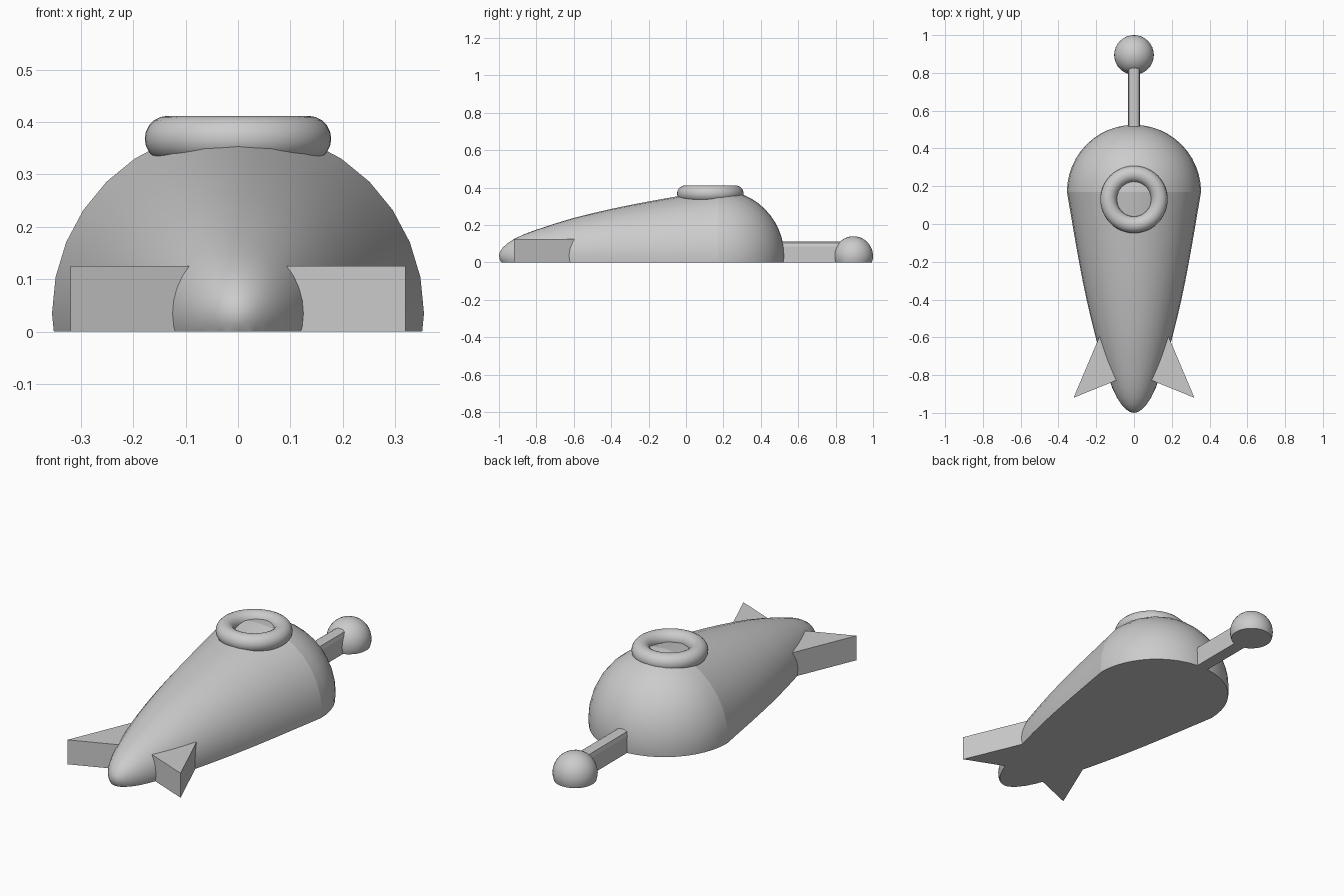
import bpy
import bmesh
import math
from mathutils import Vector

AXIS_Z = 0.035   # height of the long axis above the flat base

cube = bpy.data.objects.get("Cube")
if cube:
    bpy.data.objects.remove(cube, do_unlink=True)

grey = bpy.data.materials.new("plain grey")
grey.use_nodes = True
colour = (0.6, 0.6, 0.6, 1)
grey.diffuse_color = colour
grey.node_tree.nodes["Principled BSDF"].inputs["Base Color"].default_value = colour


def finish(bm, name, smooth=None):
    """Cut the part flat at the base and turn it into an object."""
    bmesh.ops.recalc_face_normals(bm, faces=bm.faces)
    cut = bmesh.ops.bisect_plane(bm, geom=bm.verts[:] + bm.edges[:] + bm.faces[:],
                                 plane_co=(0, 0, 0), plane_no=(0, 0, 1), clear_inner=True)
    rim = [e for e in cut["geom_cut"] if isinstance(e, bmesh.types.BMEdge) and e.is_boundary]
    if rim:
        bmesh.ops.holes_fill(bm, edges=rim, sides=0)
    bmesh.ops.recalc_face_normals(bm, faces=bm.faces)
    mesh = bpy.data.meshes.new(name)
    bm.to_mesh(mesh)
    bm.free()
    mesh.materials.append(grey)
    obj = bpy.data.objects.new(name, mesh)
    bpy.context.collection.objects.link(obj)
    if smooth:
        bpy.ops.object.select_all(action="DESELECT")
        obj.select_set(True)
        bpy.context.view_layer.objects.active = obj
        bpy.ops.object.shade_smooth_by_angle(angle=math.radians(smooth))
    return obj


def lathe(name, profile, steps=32):
    """Revolve (y, radius) points about the long axis; zero radius makes a pole."""
    bm = bmesh.new()
    rings = []
    for y, r in profile:
        if r < 0.0001:
            rings.append([bm.verts.new((0, y, AXIS_Z))] * steps)
        else:
            rings.append([bm.verts.new((r * math.cos(a), y, AXIS_Z + r * math.sin(a)))
                          for a in (math.tau * i / steps for i in range(steps))])
    for a, b in zip(rings, rings[1:]):
        for i in range(steps):
            j = (i + 1) % steps
            bm.faces.new(list(dict.fromkeys((a[i], a[j], b[j], b[i]))))
    return finish(bm, name, 40)


def prism(name, points, offset):
    """Extrude a flat outline along the offset."""
    bm = bmesh.new()
    face = bm.faces.new([bm.verts.new(p) for p in points])
    grown = bmesh.ops.extrude_face_region(bm, geom=[face], use_keep_orig=True)
    moved = [v for v in grown["geom"] if isinstance(v, bmesh.types.BMVert)]
    bmesh.ops.translate(bm, verts=moved, vec=Vector(offset))
    return finish(bm, name)


def arc(centre, radius, start, count):
    """Circular profile points from the start angle round to the rear pole."""
    angles = [start * (1 - i / count) for i in range(count + 1)]
    return [(centre + radius * math.cos(a), radius * math.sin(a)) for a in angles]


# Tapered hull with a rounded tip
lathe("hull", [(-1, 0), (-0.995, 0.022), (-0.98, 0.044), (-0.955, 0.067), (-0.92, 0.09),
               (-0.87, 0.114), (-0.8, 0.14), (-0.7, 0.173), (-0.6, 0.203), (-0.5, 0.228),
               (-0.4, 0.251), (-0.3, 0.272), (-0.2, 0.291), (-0.1, 0.309), (0, 0.326),
               (0.1, 0.343), (0.17, 0.355), (0.17, 0)])

# Rounded rear end
lathe("rear_dome", [(0.17, 0)] + arc(0.17, 0.355, math.pi / 2, 12))

# Rod with bevelled top edges, and the ball on its end
half = [(0.012, 0.112), (0.027, 0.105), (0.032, 0.085), (0.032, 0)]
outline = half + [(-x, z) for x, z in reversed(half)]
prism("rear_rod", [(x, 0.45, z) for x, z in outline], (0, 0.43, 0))
lathe("rear_ball", arc(0.895, 0.105, math.pi, 16))

# Pair of swept fins
for side, name in ((1, "left_fin"), (-1, "right_fin")):
    prism(name, [(side * 0.32, -0.92, 0), (side * 0.1, -0.4, 0), (0, -0.79, 0)],
          (0, 0, 0.125))

# Ring around the opening on top
bpy.ops.mesh.primitive_torus_add(location=(0, 0.13, 0.368), major_radius=0.134,
                                 minor_radius=0.044, major_segments=48, minor_segments=20)
ring = bpy.context.object
ring.name = "top_ring"
ring.data.materials.append(grey)
bpy.ops.object.shade_smooth_by_angle(angle=math.radians(40))
